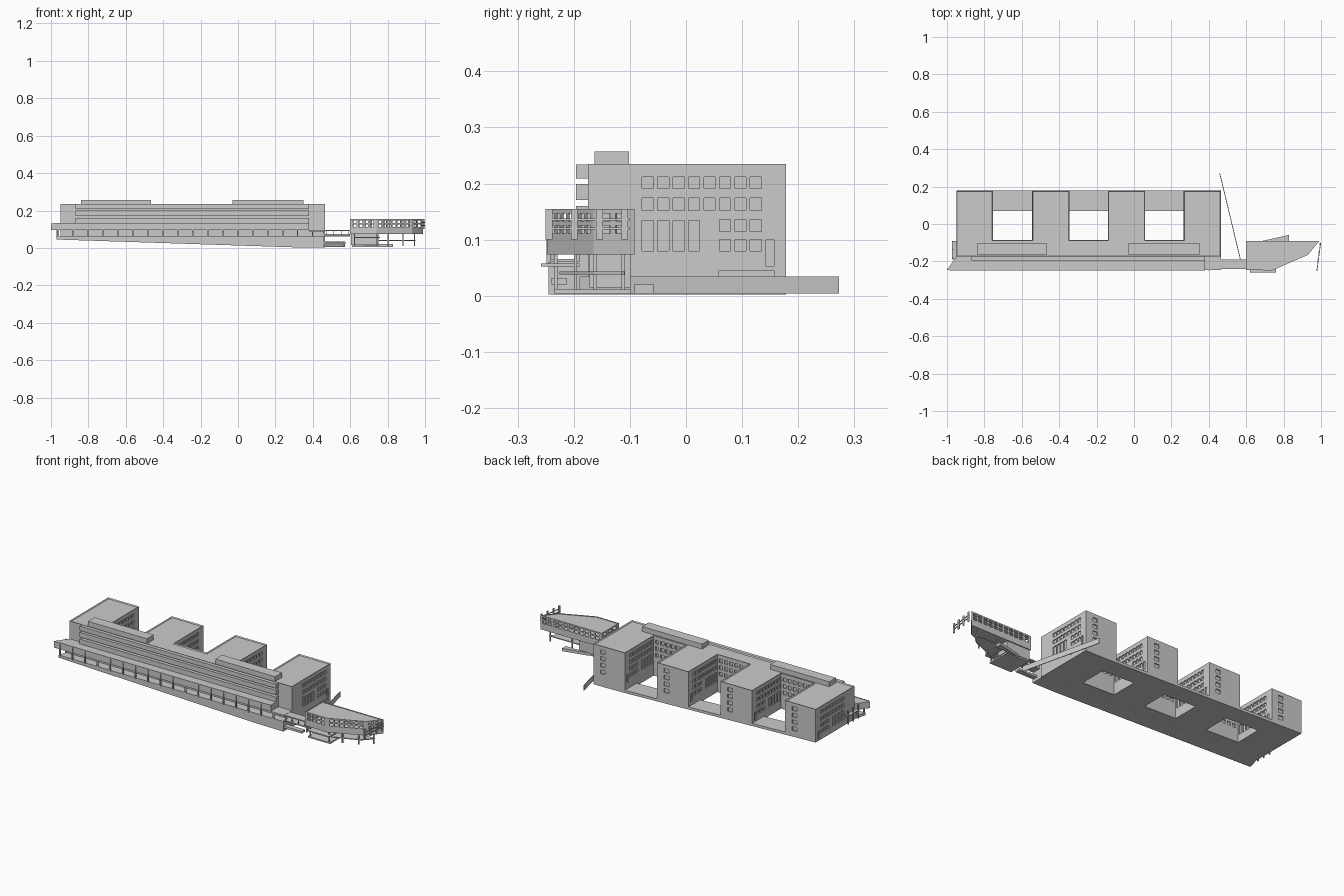
import bpy, bmesh, math
from mathutils import Vector

if "Cube" in bpy.data.objects:
    bpy.data.objects.remove(bpy.data.objects["Cube"])


def ground(x):
    """Underside of the building follows the sloping site."""
    return max(0.002, 0.045 * (0.4 - x) / 1.37)


def finish(bm, name):
    bmesh.ops.remove_doubles(bm, verts=bm.verts, dist=1e-5)
    me = bpy.data.meshes.new(name)
    bm.to_mesh(me)
    bm.free()
    ob = bpy.data.objects.new(name, me)
    bpy.context.collection.objects.link(ob)
    return ob


def prism(name, pts, z0, z1):
    """Vertical prism; z0 / z1 are numbers or functions of x."""
    f = lambda z, x: z(x) if callable(z) else z
    bm = bmesh.new()
    lo = [bm.verts.new((x, y, f(z0, x))) for x, y in pts]
    hi = [bm.verts.new((x, y, f(z1, x))) for x, y in pts]
    bm.faces.new(lo[::-1])
    bm.faces.new(hi)
    n = len(pts)
    for i in range(n):
        j = (i + 1) % n
        bm.faces.new((lo[i], lo[j], hi[j], hi[i]))
    return finish(bm, name)


def box(name, x0, x1, y0, y1, z0, z1):
    return prism(name, [(x0, y0), (x1, y0), (x1, y1), (x0, y1)], z0, z1)


def wall(bm, p, q, z0, z1, wins=(), depth=0.006):
    """Wall sheet with windows (u0, u1, z0, z1); depth > 0 gives recessed panes."""
    p, q = Vector((*p, 0)), Vector((*q, 0))
    length = (q - p).length
    d = (q - p) / length
    inward = Vector((-d.y, d.x, 0))

    def pt(u, z, off=0):
        v = p + d * u + inward * off
        v.z = ground(v.x) if z is None else z
        return v

    def quad(*c):
        bm.faces.new([bm.verts.new(v) for v in c])

    us = sorted({0, length} | {round(u, 5) for w in wins for u in w[:2]})
    zs = sorted({z1} | {z for w in wins for z in w[2:]} | ({z0} if z0 is not None else set()))
    if z0 is None:
        zs = [None] + zs
    for a, b in zip(us, us[1:]):
        for c, e in zip(zs, zs[1:]):
            um, zm = (a + b) / 2, ((c if c is not None else 0) + e) / 2
            if c is None or not any(w[0] < um < w[1] and w[2] < zm < w[3] for w in wins):
                quad(pt(a, c), pt(b, c), pt(b, e), pt(a, e))
    if depth:
        for a, b, c, e in wins:
            ring = [(a, c), (b, c), (b, e), (a, e)]
            for i in range(4):
                s, t = ring[i], ring[(i + 1) % 4]
                quad(pt(*s), pt(*t), pt(*t, depth), pt(*s, depth))
            quad(*[pt(*r, depth) for r in ring])


# Main building: comb footprint, four rear wings, walls with recessed windows
TOP, ROWS = 0.235, ((0.115, 0.136), (0.152, 0.174), (0.191, 0.212))
FRONT, INNER, BACK = -0.175, -0.085, 0.178
WINGS = [(-0.95, -0.755), (-0.545, -0.345), (-0.14, 0.06), (0.265, 0.465)]
side = []
for i in range(8):
    y = -0.078 + 0.0275 * i
    side += [(y, y + 0.02, *r) for r in ROWS[1:]]
    if i < 4:
        side.append((y, y + 0.02, 0.08, 0.134))
    elif i > 4:
        side += [(y, y + 0.02, *ROWS[0]), (y, y + 0.02, 0.08, 0.1)]
side.append((0.143, 0.157, 0.052, 0.1))

outline = [(-0.95, FRONT), (0.465, FRONT)]
for k, (x0, x1) in enumerate(reversed(WINGS)):
    if k:
        outline.append((x1, INNER))
    outline += [(x1, BACK), (x0, BACK)]
    if k < 3:
        outline.append((x0, INNER))

bm = bmesh.new()
for i, p in enumerate(outline):
    q = outline[(i + 1) % len(outline)]
    wins = []
    if abs(p[0] - q[0]) < 1e-6:                       # wing sides
        for a, b, c, e in side + ([(0.058, 0.158, 0.03, 0.044)] if p[0] > 0.4 else []):
            u, v = sorted((abs(a - p[1]), abs(b - p[1])))
            wins.append((u, v, c, e))
    elif p[1] == BACK:                                # wing ends: one window stack
        wins = [(0.045, 0.075, z, z + 0.022) for z in (0.075, 0.114, 0.152, 0.19)]
    elif p[1] == INNER:                               # courtyard walls
        wins = [(0.012 + 0.032 * j, 0.032 + 0.032 * j, *r) for j in range(6) for r in ROWS]
    wall(bm, p, q, None, TOP, wins)
roof = bm.faces.new([bm.verts.new((x, y, TOP)) for x, y in outline])
bmesh.ops.remove_doubles(bm, verts=bm.verts, dist=1e-5)
bm.normal_update()
bmesh.ops.inset_region(bm, faces=[roof], thickness=0.006, use_boundary=True)
for v in roof.verts:
    v.co.z -= 0.006
finish(bm, "main_building")

# Sloping base slabs: under each wing, the front bar and across the courtyards
for x0, x1 in WINGS:
    box("wing_base", x0, x1, INNER, BACK, ground, lambda x: ground(x) + 0.004)
for (_, x0), (x1, _) in zip(WINGS, WINGS[1:]):
    box("courtyard_slab", x0, x1, 0.07, BACK, ground, lambda x: ground(x) + 0.015)
box("bar_base", -0.95, 0.465, FRONT, INNER, ground, lambda x: ground(x) + 0.004)

# Facade balcony bands and rooftop plant rooms
for z0, z1 in ((0.13, 0.16), (0.171, 0.199), (0.209, 0.234)):
    box("facade_band", -0.87, 0.38, -0.196, FRONT, z0, z1)
for x0, x1 in ((-0.84, -0.465), (-0.03, 0.35)):
    box("rooftop_plant", x0, x1, -0.163, -0.102, 0.229, 0.257)

# Podium with open gallery along the front
prism("podium_floor", [(-0.97, -0.245), (0.3, -0.245), (0.46, -0.245), (0.46, FRONT), (-0.95, FRONT)],
      ground, 0.06)
box("gallery_wall", -0.95, 0.38, -0.197, FRONT, 0.06, 0.097)
prism("gallery_canopy", [(-1.0, -0.245), (0.38, -0.245), (0.38, FRONT), (-0.95, FRONT)], 0.095, 0.132)
box("gallery_end_roof", 0.38, 0.465, -0.245, FRONT, 0.087, 0.097)
box("gallery_end_wall", 0.38, 0.46, -0.2, FRONT, 0.06, 0.09)
for i in range(18):
    x = -0.965 + 0.08 * i
    box("gallery_column", x, x + 0.007, -0.249, -0.241, 0.055, 0.132 if x < 0.37 else 0.09)
box("canopy_rail", -0.99, 0.38, -0.249, -0.245, 0.128, 0.134)
# West end terrace pieces
box("west_balcony", -0.972, -0.95, -0.19, -0.09, 0.095, 0.1)
for y in (-0.185, -0.14, -0.095):
    box("west_post", -0.97, -0.964, y, y + 0.005, 0.05, 0.13)

# Link bridge to the pavilion
box("bridge_deck", 0.46, 0.6, -0.24, -0.19, 0.06, 0.066)
box("bridge_roof", 0.46, 0.6, -0.24, -0.19, 0.09, 0.096)
box("bridge_parapet", 0.46, 0.6, -0.194, -0.19, 0.066, 0.075)
for x in (0.47, 0.51, 0.55, 0.59):
    for y in (-0.24, -0.195):
        box("bridge_post", x, x + 0.004, y, y + 0.004, 0.066, 0.09)
box("bridge_stair", 0.46, 0.575, -0.24, -0.212, 0.02, 0.032)

# Long diagonal garden wall
prism("garden_wall", [(0.456, 0.273), (0.567, -0.19), (0.571, -0.19), (0.46, 0.273)], 0.004, 0.034)

# Pavilion: faceted hollow shell with see-through windows
PAV = [(0.6, -0.246), (0.74, -0.248), (0.93, -0.165), (0.99, -0.092), (0.6, -0.092)]
bm = bmesh.new()
for p, q, count in zip(PAV, PAV[1:] + PAV[:1], (4, 7, 2, 11, 3)):
    length = math.dist(p, q)
    step = (length - 0.02) / count
    wins = [(0.014 + step * j, 0.014 + step * (j + 0.68), z, z + 0.014)
            for j in range(count) for z in (0.111, 0.133)]
    wall(bm, p, q, 0.076, 0.155, wins, 0)
shell = finish(bm, "pavilion_walls")
sol = shell.modifiers.new("thickness", "SOLIDIFY")
sol.thickness = 0.004
prism("pavilion_floor", PAV, 0.074, 0.08)
prism("pavilion_roof", PAV, 0.148, 0.152)

# Pavilion undercroft, terrace and end screen
box("pavilion_core", 0.605, 0.75, -0.172, -0.098, 0.015, 0.075)
box("entrance_canopy", 0.62, 0.76, -0.258, -0.19, 0.052, 0.058)
prism("terrace", [(0.75, -0.225), (0.9, -0.165), (0.95, -0.11), (0.75, -0.11)], 0.038, 0.043)
prism("ramp", [(0.68, -0.092), (0.83, -0.092), (0.83, -0.058)], 0.004, 0.02)
box("lower_slab", 0.61, 0.75, -0.235, -0.098, 0.004, 0.012)
for x, y in ((0.62, -0.235), (0.74, -0.235), (0.8, -0.2), (0.88, -0.165), (0.94, -0.115), (0.8, -0.115)):
    box("pavilion_post", x, x + 0.006, y, y + 0.006, 0.01, 0.078)
for i in range(4):
    y = -0.25 + 0.045 * i
    x = 0.975 + 0.006 * i
    box("end_fin", x, x + 0.005, y, y + 0.012, 0.1, 0.155)
for z in (0.118, 0.134):
    prism("end_rail", [(0.976, -0.25), (0.98, -0.25), (1.0, -0.1), (0.996, -0.1)], z, z + 0.004)
